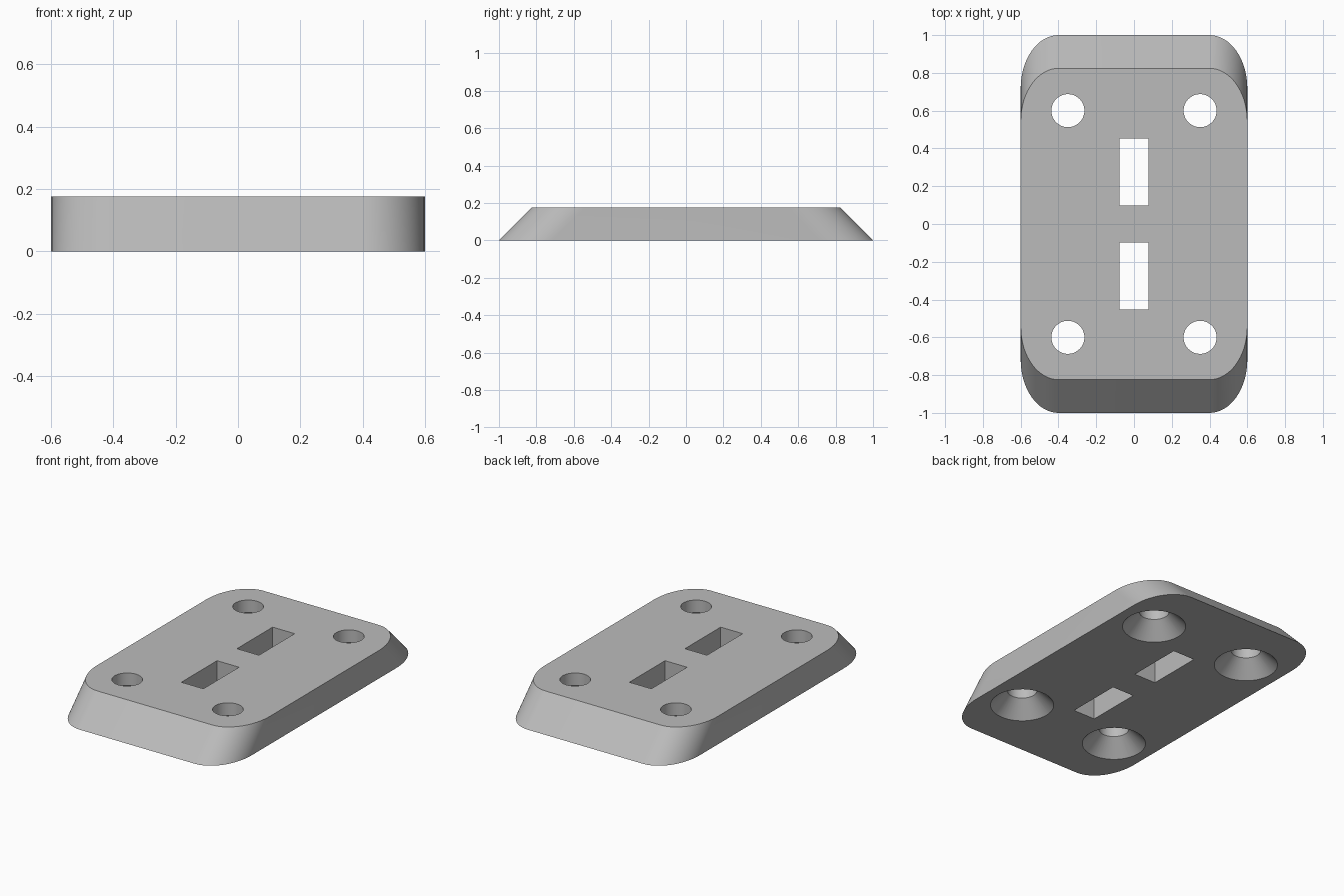
import bpy
import bmesh
from math import sin, cos, pi, sqrt, radians

HEIGHT = 0.176        # plate thickness, also the 45 degree run of the sloped ends
HALF_X, HALF_Y = 0.6, 1.0
RADIUS = 0.2          # corner rounding, square to the sloped edge
ARC_STEPS = 16
SIDES = 48

if "Cube" in bpy.data.objects:
    bpy.data.objects.remove(bpy.data.objects["Cube"])

grey = bpy.data.materials.new("plain grey")
grey.use_nodes = True
grey.diffuse_color = (0.5, 0.5, 0.5, 1)
grey.node_tree.nodes["Principled BSDF"].inputs["Base Color"].default_value = grey.diffuse_color


def outline(half_y):
    """Rounded rectangle whose corners are stretched along y by the slope."""
    ry = RADIUS * sqrt(2)
    points = []
    for quarter, (sx, sy) in enumerate([(1, 1), (-1, 1), (-1, -1), (1, -1)]):
        for i in range(ARC_STEPS + 1):
            a = (quarter + i / ARC_STEPS) * pi / 2
            points.append((sx * (HALF_X - RADIUS) + RADIUS * cos(a),
                           sy * (half_y - ry) + ry * sin(a)))
    return points


def circle(x, y, r):
    return [(x + r * cos(2 * pi * i / SIDES), y + r * sin(2 * pi * i / SIDES))
            for i in range(SIDES)]


def rectangle(x, y, hx, hy):
    return [(x - hx, y - hy), (x + hx, y - hy), (x + hx, y + hy), (x - hx, y + hy)]


def loft(bm, layers):
    """Closed solid through stacked (points, z) loops."""
    rings = [[bm.verts.new((x, y, z)) for x, y in points] for points, z in layers]
    for low, high in zip(rings, rings[1:]):
        n = len(low)
        for i in range(n):
            j = (i + 1) % n
            bm.faces.new((low[i], low[j], high[j], high[i]))
    bm.faces.new(rings[0][::-1])
    bm.faces.new(rings[-1])


def make_object(name, bm):
    mesh = bpy.data.meshes.new(name)
    bm.to_mesh(mesh)
    bm.free()
    mesh.materials.append(grey)
    obj = bpy.data.objects.new(name, mesh)
    bpy.context.collection.objects.link(obj)
    return obj


# Plate with sloped ends
bm = bmesh.new()
loft(bm, [(outline(HALF_Y), 0), (outline(HALF_Y - HEIGHT), HEIGHT)])
plate = make_object("mounting_plate", bm)

# Cutters: four screw holes countersunk from below, two slots
HOLE, SINK, MARGIN = 0.0875, 0.0975, 0.05
bm = bmesh.new()
for sy in (-1, 1):
    for sx in (-1, 1):
        x, y = sx * 0.35, sy * 0.6
        loft(bm, [(circle(x, y, HOLE + SINK + MARGIN), -MARGIN),
                  (circle(x, y, HOLE), SINK),
                  (circle(x, y, HOLE), HEIGHT + MARGIN)])
    slot = rectangle(0, sy * 0.276, 0.0765, 0.177)
    loft(bm, [(slot, -MARGIN), (slot, HEIGHT + MARGIN)])
cutter = make_object("hole_cutter", bm)
cutter.hide_render = True

# Cut, then shade
cut = plate.modifiers.new("holes", "BOOLEAN")
cut.operation = "DIFFERENCE"
cut.solver = "EXACT"
cut.object = cutter
bpy.ops.object.select_all(action="DESELECT")
plate.select_set(True)
bpy.context.view_layer.objects.active = plate
bpy.ops.object.modifier_apply(modifier=cut.name)
bpy.data.objects.remove(cutter)
bpy.ops.object.shade_smooth_by_angle(angle=radians(30))
